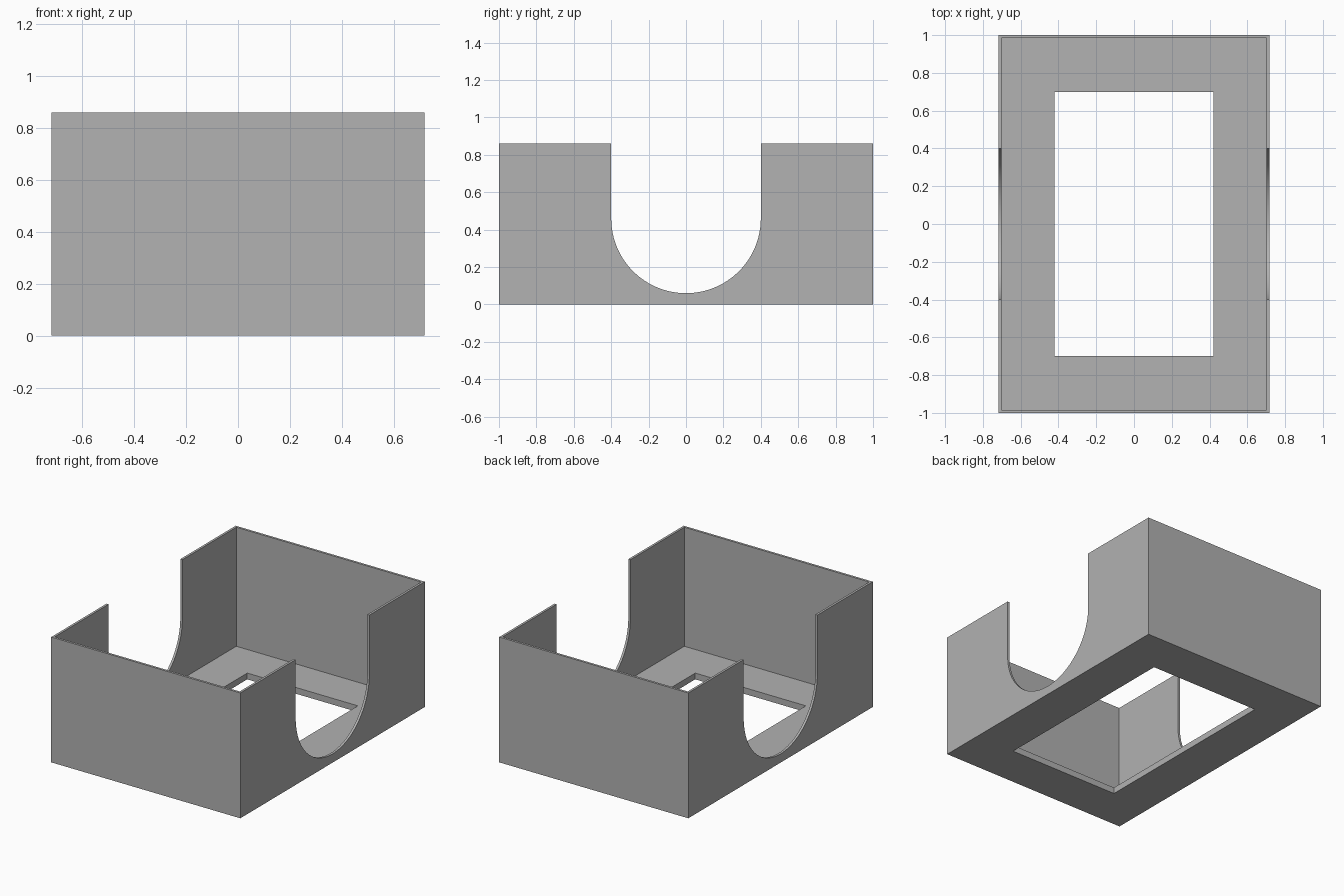
import bpy
import bmesh
from math import pi, cos, sin, radians
from mathutils import Vector

old = bpy.data.objects.get("Cube")
if old:
    bpy.data.objects.remove(old, do_unlink=True)

HX, HY, HEIGHT = 0.718, 1.0, 0.86    # outer half sizes and height
WALL, FLOOR = 0.016, 0.043           # wall and floor thickness
HOLE_X, HOLE_Y = 0.42, 0.70          # floor opening half sizes
RADIUS, ARC_Z = 0.40, 0.46           # side cutout arc
SEGMENTS = 48

grey = bpy.data.materials.new("plain grey")
grey.use_nodes = True
colour = (0.445, 0.445, 0.445, 1)
grey.diffuse_color = colour
grey.node_tree.nodes["Principled BSDF"].inputs["Base Color"].default_value = colour


def prism(name, points, direction):
    """Extrude a closed outline along a direction."""
    bm = bmesh.new()
    face = bm.faces.new([bm.verts.new(p) for p in points])
    ext = bmesh.ops.extrude_face_region(bm, geom=[face])
    verts = [g for g in ext["geom"] if isinstance(g, bmesh.types.BMVert)]
    bmesh.ops.translate(bm, verts=verts, vec=Vector(direction))
    bmesh.ops.recalc_face_normals(bm, faces=bm.faces)
    mesh = bpy.data.meshes.new(name)
    bm.to_mesh(mesh)
    bm.free()
    mesh.materials.append(grey)
    obj = bpy.data.objects.new(name, mesh)
    bpy.context.collection.objects.link(obj)
    return obj


def block(name, hx, hy, z0, z1):
    outline = [(-hx, -hy, z0), (hx, -hy, z0), (hx, hy, z0), (-hx, hy, z0)]
    return prism(name, outline, (0, 0, z1 - z0))


# Outer body, hollow interior, floor opening and U-shaped side cutouts
tray = block("open_tray", HX, HY, 0, HEIGHT)
cavity = block("cavity_cutter", HX - WALL, HY - WALL, FLOOR, HEIGHT + 0.2)
opening = block("floor_opening_cutter", HOLE_X, HOLE_Y, -0.2, FLOOR + 0.2)
arc = [(-1, RADIUS * cos(a), ARC_Z + RADIUS * sin(a))
       for a in (pi + pi * i / SEGMENTS for i in range(SEGMENTS + 1))]
top = HEIGHT + 0.2
side_cut = prism("side_cutout_cutter",
                 arc + [(-1, RADIUS, top), (-1, -RADIUS, top)], (2, 0, 0))

bpy.ops.object.select_all(action="DESELECT")
tray.select_set(True)
bpy.context.view_layer.objects.active = tray
for cutter in (cavity, opening, side_cut):
    cutter.hide_render = True
    mod = tray.modifiers.new(cutter.name, "BOOLEAN")
    mod.operation = "DIFFERENCE"
    mod.solver = "EXACT"
    mod.object = cutter
    bpy.ops.object.modifier_apply(modifier=mod.name)
    bpy.data.objects.remove(cutter, do_unlink=True)

# Smooth the arcs, keep the box edges sharp
bpy.ops.object.shade_smooth_by_angle(angle=radians(30))
